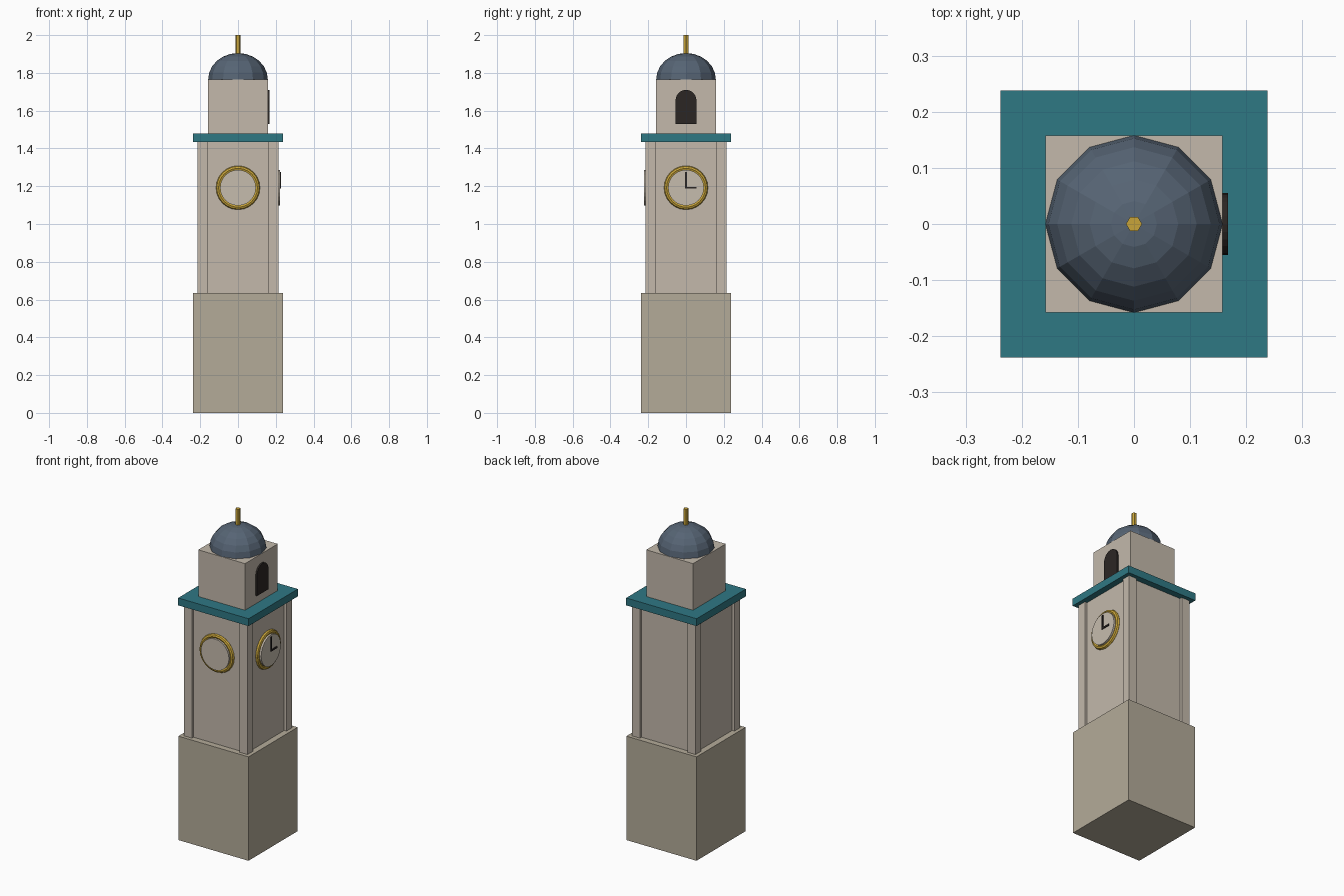
import bpy, bmesh, math
from mathutils import Matrix

if "Cube" in bpy.data.objects:
    bpy.data.objects.remove(bpy.data.objects["Cube"])

def material(name, hex_color):
    def lin(c):
        return c / 12.92 if c <= 0.04045 else ((c + 0.055) / 1.055) ** 2.4
    m = bpy.data.materials.new(name)
    m.diffuse_color = [lin(int(hex_color[i:i + 2], 16) / 255) for i in (0, 2, 4)] + [1]
    m.use_nodes = True
    m.node_tree.nodes["Principled BSDF"].inputs["Base Color"].default_value = m.diffuse_color
    return m

BASE = material("base_stone", "B4AB99")
STONE = material("pale_stone", "C3B9AB")
DIAL = material("dial", "C6BCAE")
TEAL = material("teal", "2F7884")
SLATE = material("slate", "566474")
GOLD = material("gold", "C9A53A")
DARK = material("dark", "2B2624")

def finish(name, mat):
    o = bpy.context.object
    o.name = name
    o.data.materials.append(mat)
    return o

def box(name, mat, x, y, z):
    """Box from (min, max) pairs."""
    bpy.ops.mesh.primitive_cube_add(size=1, location=[(a + b) / 2 for a, b in (x, y, z)])
    o = finish(name, mat)
    o.data.transform(Matrix.Diagonal([b - a for a, b in (x, y, z)] + [1]))
    return o

def block(name, mat, half, z0, z1):
    return box(name, mat, (-half, half), (-half, half), (z0, z1))

# Stacked tower body
block("base", BASE, 0.237, 0, 0.635)
block("shaft", STONE, 0.2, 0.635, 1.435)
block("cornice", TEAL, 0.238, 1.435, 1.48)
block("belfry", STONE, 0.158, 1.48, 1.765)

# Corner pilasters
for sx in (-1, 1):
    for sy in (-1, 1):
        box("corner_pilaster", STONE, sorted((sx * 0.161, sx * 0.215)),
            sorted((sy * 0.161, sy * 0.215)), (0.635, 1.435))

# Dome: upper half of a faceted sphere
bpy.ops.mesh.primitive_uv_sphere_add(segments=12, ring_count=12, radius=0.158,
                                     location=(0, 0, 1.765))
dome = finish("dome", SLATE)
bm = bmesh.new()
bm.from_mesh(dome.data)
bmesh.ops.delete(bm, geom=[v for v in bm.verts if v.co.z < -0.001], context='VERTS')
bmesh.ops.holes_fill(bm, edges=[e for e in bm.edges if e.is_boundary], sides=0)
bmesh.ops.scale(bm, vec=(1, 1, 0.886), verts=bm.verts)
bm.to_mesh(dome.data)
bm.free()

# Finial
bpy.ops.mesh.primitive_cylinder_add(vertices=6, radius=0.0143, depth=0.11,
                                    location=(0, 0, 1.945), rotation=(0, 0, math.pi / 2))
finish("finial", GOLD)

# Clock dials and rings on the front and right faces
CZ = 1.192
for side, d, rot in (("front", (0, -1), (math.pi / 2, 0, 0)),
                     ("right", (1, 0), (0, math.pi / 2, 0))):
    bpy.ops.mesh.primitive_cylinder_add(vertices=24, radius=0.095, depth=0.027,
                                        location=(d[0] * 0.2095, d[1] * 0.2095, CZ), rotation=rot)
    finish(side + "_clock_dial", DIAL)
    bpy.ops.mesh.primitive_torus_add(major_segments=24, minor_segments=8,
                                     major_radius=0.103, minor_radius=0.0135,
                                     location=(d[0] * 0.2015, d[1] * 0.2015, CZ), rotation=rot)
    finish(side + "_clock_ring", GOLD)

# Clock hands on the right face
box("minute_hand", DARK, (0.221, 0.228), (-0.005, 0.005), (CZ - 0.004, CZ + 0.083))
box("hour_hand", DARK, (0.221, 0.228), (-0.005, 0.055), (CZ - 0.005, CZ + 0.005))

# Arched belfry opening on the right face
R, SPRING = 0.055, 1.655
outline = [(-R, 1.53), (R, 1.53)]
outline += [(R * math.cos(math.pi * i / 12), SPRING + R * math.sin(math.pi * i / 12))
            for i in range(13)]
bm = bmesh.new()
face = bm.faces.new([bm.verts.new((0.15, y, z)) for y, z in outline])
ext = bmesh.ops.extrude_face_region(bm, geom=[face])
bmesh.ops.translate(bm, vec=(0.0175, 0, 0),
                    verts=[g for g in ext["geom"] if isinstance(g, bmesh.types.BMVert)])
bmesh.ops.recalc_face_normals(bm, faces=bm.faces)
mesh = bpy.data.meshes.new("arched_opening")
bm.to_mesh(mesh)
bm.free()
mesh.materials.append(DARK)
bpy.context.collection.objects.link(bpy.data.objects.new("arched_opening", mesh))
